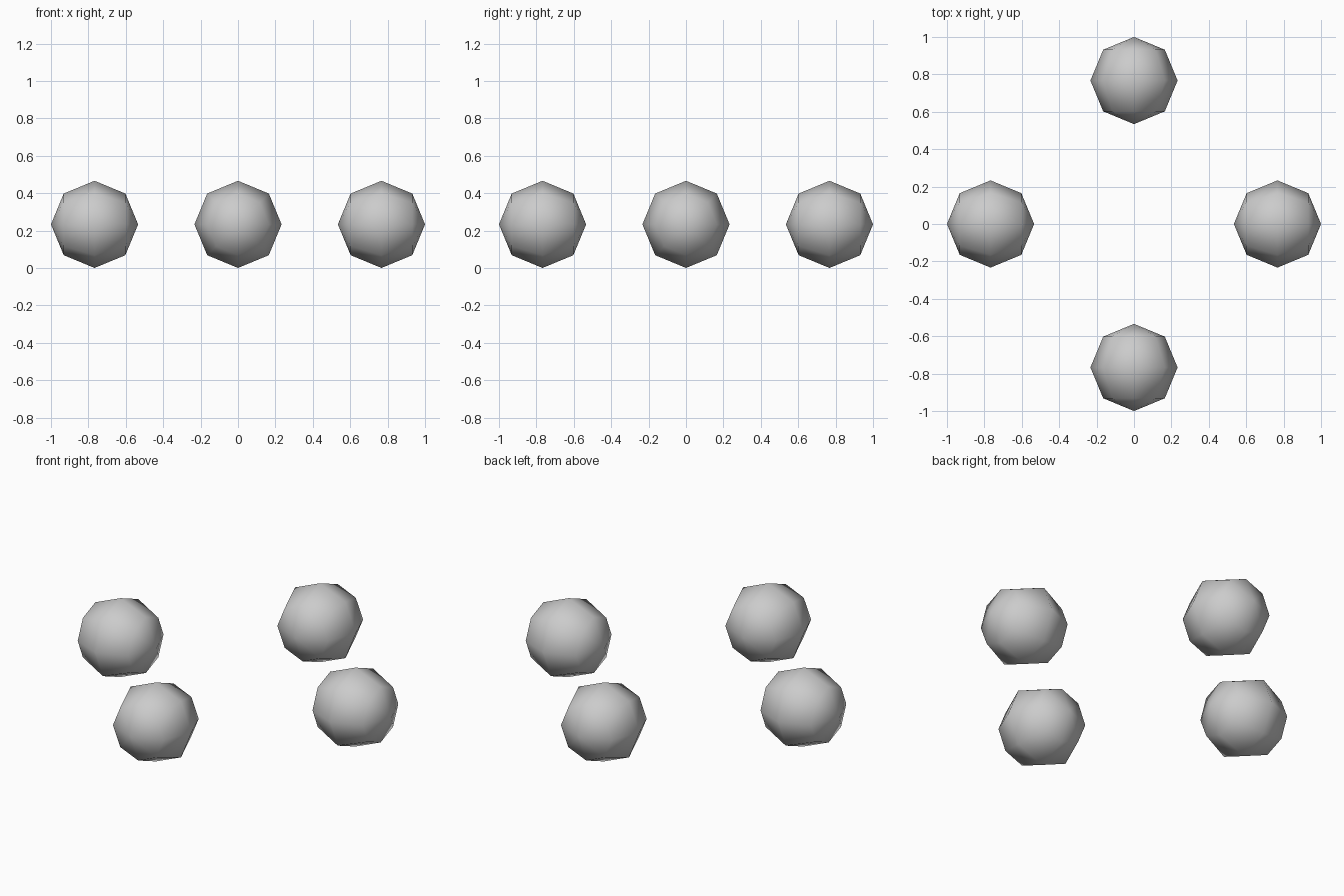
import bpy
import math

if "Cube" in bpy.data.objects:
    bpy.data.objects.remove(bpy.data.objects["Cube"])

R = 0.233        # ball radius
D = 1.0 - R      # distance of each ball from the centre


def ball(name, angle):
    """Low-poly smooth ball whose poles point away from the centre."""
    bpy.ops.mesh.primitive_uv_sphere_add(
        segments=8, ring_count=4, radius=R,
        location=(D * math.cos(angle), D * math.sin(angle), R),
        rotation=(0, math.pi / 2, angle))
    ob = bpy.context.object
    ob.name = name
    bpy.ops.object.shade_smooth()
    return ob


# Four balls around the centre
for i, side in enumerate(("right", "back", "left", "front")):
    ball(side + "_ball", i * math.pi / 2)
